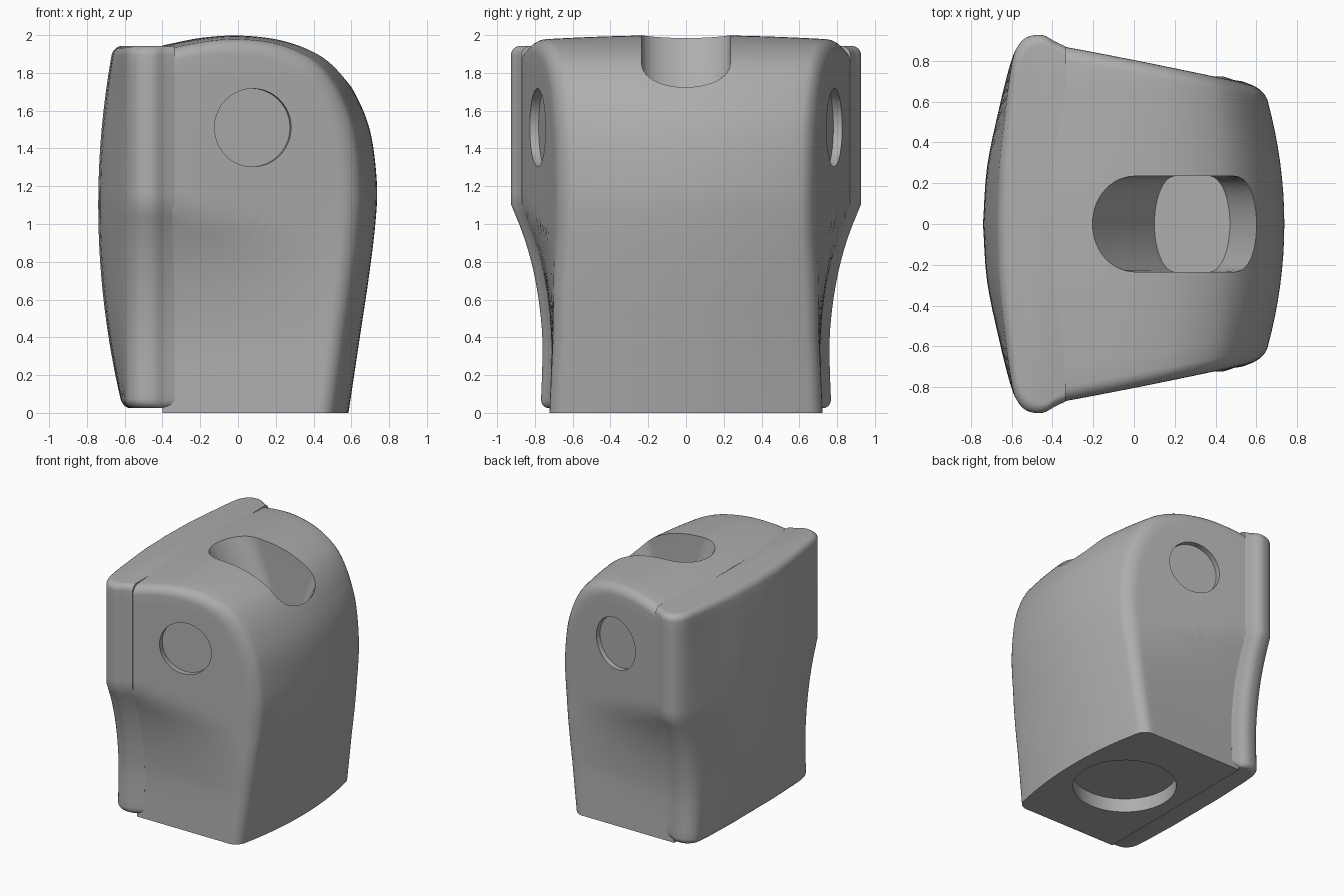
import bpy, bmesh, math
from mathutils import Vector

cube = bpy.data.objects.get("Cube")
if cube:
    bpy.data.objects.remove(cube, do_unlink=True)

grey = bpy.data.materials.new("plain_grey")
grey.use_nodes = True
grey.diffuse_color = (0.42, 0.42, 0.42, 1)
grey.node_tree.nodes["Principled BSDF"].inputs["Base Color"].default_value = (0.42, 0.42, 0.42, 1)


def spline(pts, steps):
    """Catmull-Rom curve through the points."""
    p = [Vector(q) for q in pts]
    p = [2 * p[0] - p[1]] + p + [2 * p[-1] - p[-2]]
    out = []
    for a, b, c, d in zip(p, p[1:], p[2:], p[3:]):
        for s in range(steps):
            t = s / steps
            out.append(0.5 * (2 * b + (c - a) * t + (2 * a - 5 * b + 4 * c - d) * t * t
                              + (3 * b - a - 3 * c + d) * t ** 3))
    return out + [p[-2]]


def finish(bm, name):
    bmesh.ops.remove_doubles(bm, verts=bm.verts[:], dist=1e-5)
    bmesh.ops.recalc_face_normals(bm, faces=bm.faces[:])
    mesh = bpy.data.meshes.new(name)
    bm.to_mesh(mesh)
    bm.free()
    mesh.materials.append(grey)
    ob = bpy.data.objects.new(name, mesh)
    bpy.context.collection.objects.link(ob)
    return ob


def loft(rows, name, closed):
    """Skin a list of equal rows and cap the first and last."""
    bm = bmesh.new()
    grid = [[bm.verts.new(p) for p in row] for row in rows]
    n = len(rows[0])
    for a, b in zip(grid, grid[1:]):
        for i in range(n if closed else n - 1):
            j = (i + 1) % n
            bm.faces.new((a[i], a[j], b[j], b[i]))
    bm.faces.new(grid[0])
    bm.faces.new(grid[-1])
    return finish(bm, name)


def half_width(x, z):
    """Side walls taper towards +x and pinch in below the crease."""
    crease = 1.1 - 0.19 * (x + 0.35)
    t = min(1, max(0, z) / crease) ** 3
    low = 0.705 + 0.018 * max(0, 1 - z / 0.4)
    return low + (0.87 - 0.179 * (x + 0.35) - low) * t


# Main body: outline swept across the width with rounded shoulders
CORNER = -0.40
outline = spline([(-0.40, 1.945), (-0.2, 1.985), (0, 2.0), (0.22, 1.977), (0.4, 1.915),
                  (0.52, 1.83), (0.62, 1.69), (0.70, 1.49), (0.735, 1.22), (0.727, 1.0),
                  (0.69, 0.7), (0.645, 0.4), (0.585, 0)], 6)
R = 0.07
rows = []
for x, z in outline:
    def place(k, inset, drop, f=1.0):
        px = CORNER + (x - CORNER) * k * (1 - inset)
        pz = z * k * (1 - inset * 0.5)
        y = (half_width(px, pz) - drop) * f
        px -= 0.085 * (y / 0.7) ** 2 * ((x - CORNER) / 1.0) ** 2 * k
        pz -= 0.025 * (y / 0.8) ** 2 * k * z / 2
        return Vector((px, y, pz))
    side = [place(s / 24, R, 0) for s in range(25)]
    for s in range(1, 7):
        a = s / 6 * math.pi / 2
        side.append(place(1, R * (1 - math.sin(a)), R * (1 - math.cos(a))))
    side += [place(1, 0, R, 1 - s / 8) for s in range(1, 9)]
    mirrored = [Vector((p.x, -p.y, p.z)) for p in reversed(side[:-1])]
    rows.append(side + mirrored)
body = loft(rows, "body", False)

# Side plate: bowed outline lofted upwards with rounded rims
half = spline([(-0.335, 0.868), (-0.39, 0.893), (-0.43, 0.917), (-0.47, 0.925), (-0.53, 0.91),
               (-0.575, 0.86), (-0.61, 0.77), (-0.66, 0.57), (-0.72, 0.28), (-0.74, 0)], 4)
plate_line = half + [Vector((x, -y)) for x, y in reversed(half[:-1])]
Z0, Z1, RIM = 0.025, 1.943, 0.05
levels = []
for s in range(7):
    a = s / 6 * math.pi / 2
    levels.append((Z0 + RIM * (1 - math.cos(a)), RIM * (1 - math.sin(a))))
levels += [(Z0 + RIM + (Z1 - Z0 - 2 * RIM) * s / 30, 0) for s in range(1, 30)]
levels += [(Z0 + Z1 - z, r) for z, r in reversed(levels[:7])]
rows = []
for z, rim in levels:
    width = (half_width(-0.35, z) + 0.002) / 0.87
    bow = 0.08 * ((z - 1.1) / 0.85) ** 2
    row = []
    for x, y in plate_line:
        px = x + bow * max(0, 1 - (y / 0.85) ** 2) * (-0.335 - x) / 0.4
        px = -0.335 + (px + 0.335) * (1 - rim / 0.35)
        row.append(Vector((px, y * width * (1 - rim / 0.9), z)))
    rows.append(row)
plate = loft(rows, "side_plate", True)


def cylinder(name, centre, axis, radius, depth):
    bm = bmesh.new()
    bmesh.ops.create_cone(bm, cap_ends=True, segments=48, radius1=radius, radius2=radius, depth=depth)
    ob = finish(bm, name)
    ob.rotation_mode = 'QUATERNION'
    ob.rotation_quaternion = Vector(axis).to_track_quat('Z', 'Y')
    ob.location = centre
    return ob


def slot_ring(x0, x1, rx, z):
    """Stadium outline with elliptical ends."""
    ring = []
    for s in range(50):
        a = math.pi / 2 + math.pi * (s % 25) / 24 + (math.pi if s >= 25 else 0)
        mid = x0 + rx if s < 25 else x1 - rx
        ring.append(Vector((mid + rx * math.cos(a), 0.235 * math.sin(a), z)))
    return ring


# Round side recesses, round base recess and sloped top slot
cutters = []
for sy in (-1, 1):
    n = Vector((0.176, sy * 0.984, 0))
    cutters.append(cylinder("side_recess_cutter", Vector((0.08, sy * 0.793, 1.51)) + n * 0.15,
                            n, 0.207, 0.4))
cutters.append(cylinder("base_recess_cutter", (0.09, 0, 0), (0, 0, 1), 0.38, 0.22))
cutters.append(loft([slot_ring(0.10, 0.47, 0.1, 1.5), slot_ring(-0.245, 0.79, 0.235, 2.05)],
                    "top_slot_cutter", True))

bpy.context.view_layer.objects.active = body
for c in cutters:
    c.hide_render = True
    mod = body.modifiers.new(c.name, 'BOOLEAN')
    mod.operation = 'DIFFERENCE'
    mod.solver = 'EXACT'
    mod.object = c
    bpy.ops.object.modifier_apply(modifier=mod.name)
for c in cutters:
    bpy.data.objects.remove(c, do_unlink=True)

# Smooth shading with crisp hole rims
for ob in (body, plate):
    bpy.ops.object.select_all(action='DESELECT')
    ob.select_set(True)
    bpy.context.view_layer.objects.active = ob
    bpy.ops.object.shade_smooth_by_angle(angle=math.radians(35))
